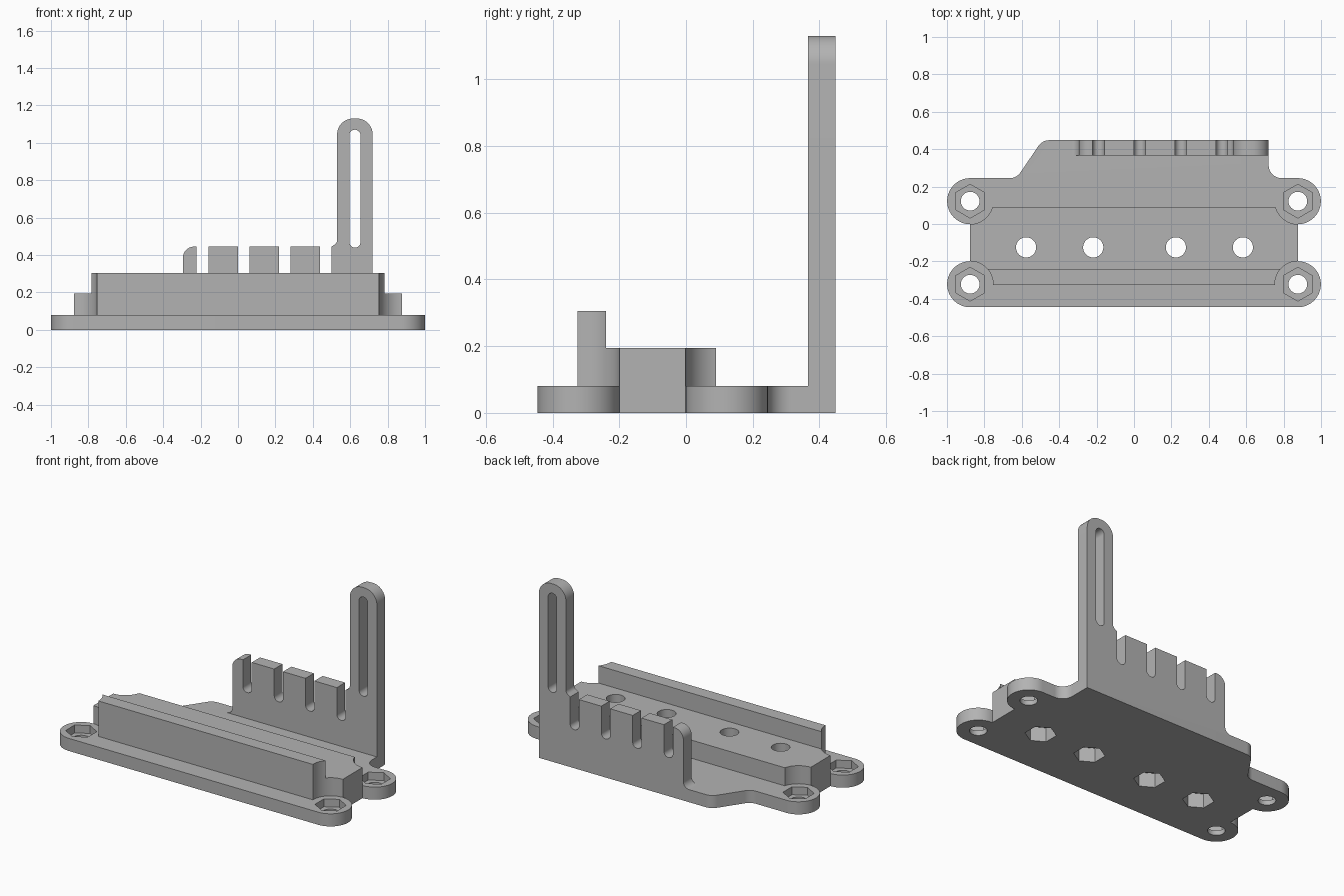
import bpy, bmesh, math
from mathutils import Vector

if "Cube" in bpy.data.objects:
    bpy.data.objects.remove(bpy.data.objects["Cube"])

grey = bpy.data.materials.new("plain_grey")
grey.use_nodes = True
GREY = (0.45, 0.45, 0.45, 1)
grey.diffuse_color = GREY
grey.node_tree.nodes["Principled BSDF"].inputs["Base Color"].default_value = GREY


def rounded(corners, steps=16):
    """Turn (u, v, radius) corners into an outline with filleted corners."""
    out = []
    for i, (u, v, r) in enumerate(corners):
        p = Vector((u, v))
        if r == 0:
            out.append(p)
            continue
        a = (Vector(corners[i - 1][:2]) - p).normalized()
        b = (Vector(corners[(i + 1) % len(corners)][:2]) - p).normalized()
        half = a.angle(b) / 2
        centre = p + (a + b).normalized() * (r / math.sin(half))
        start = p + a * (r / math.tan(half)) - centre
        end = p + b * (r / math.tan(half)) - centre
        sweep = math.pi - 2 * half
        for k in range(steps + 1):
            t = k / steps
            out.append(centre + (start * math.sin((1 - t) * sweep)
                                 + end * math.sin(t * sweep)) / math.sin(sweep))
    clean = [p for i, p in enumerate(out) if (p - out[i - 1]).length > 1e-4]
    return clean


def extrude(name, outline, low, high, upright=False):
    """Extrude an outline along z, or along y when it is drawn upright in xz."""
    bm = bmesh.new()
    place = (lambda p: (p.x, low, p.y)) if upright else (lambda p: (p.x, p.y, low))
    face = bm.faces.new([bm.verts.new(place(p)) for p in outline])
    grown = bmesh.ops.extrude_face_region(bm, geom=[face])
    offset = Vector((0, high - low, 0) if upright else (0, 0, high - low))
    bmesh.ops.translate(bm, vec=offset,
                        verts=[g for g in grown["geom"] if isinstance(g, bmesh.types.BMVert)])
    bmesh.ops.recalc_face_normals(bm, faces=bm.faces)
    mesh = bpy.data.meshes.new(name)
    bm.to_mesh(mesh)
    bm.free()
    mesh.materials.append(grey)
    obj = bpy.data.objects.new(name, mesh)
    bpy.context.collection.objects.link(obj)
    return obj


def ring(x, y, r, sides, turn=0.0):
    return [Vector((x + r * math.cos(turn + math.tau * i / sides),
                    y + r * math.sin(turn + math.tau * i / sides))) for i in range(sides)]


def box(name, x, y0, y1, z0, z1):
    return extrude(name, [Vector(p) for p in ((-x, y0), (x, y0), (x, y1), (-x, y1))], z0, z1)


def combine(target, tool, operation):
    mod = target.modifiers.new("combine", "BOOLEAN")
    mod.operation, mod.solver, mod.object = operation, "EXACT", tool
    bpy.context.view_layer.objects.active = target
    bpy.ops.object.modifier_apply(modifier=mod.name)
    bpy.data.objects.remove(tool)


EAR_X, EAR_R, FRONT_Y, BACK_Y = 0.876, 0.123, -0.322, 0.122
PLATE, BLOCK, RAIL = 0.08, 0.195, 0.305
BACK, WALL_FRONT, WALL_TOP = 0.448, 0.365, 0.445
tip = EAR_X + EAR_R
ears = [(sx * EAR_X, y) for sx in (-1, 1) for y in (FRONT_Y, BACK_Y)]


def ear_side(s):
    """One end of the plate, from the front corner to the back ear."""
    return [(s * tip, FRONT_Y - EAR_R, EAR_R), (s * tip, FRONT_Y + EAR_R, EAR_R),
            (s * EAR_X, FRONT_Y + EAR_R, 0), (s * EAR_X, BACK_Y - EAR_R, 0),
            (s * tip, BACK_Y - EAR_R, EAR_R), (s * tip, BACK_Y + EAR_R, EAR_R)]


# Base plate with four round ears and a sloped rear shoulder
shoulder = BACK_Y + EAR_R
body = extrude("bracket_body", rounded(
    ear_side(1)
    + [(0.72, shoulder, 0.07), (0.72, BACK, 0), (-0.49, BACK, 0.07), (-0.628, shoulder, 0.07)]
    + ear_side(-1)[::-1]), 0, PLATE)

# Raised block and front rail, scooped out around the ears
block = box("block", EAR_X, -0.325, 0.09, PLATE, BLOCK)
rail = box("rail", EAR_X, -0.325, -0.24, BLOCK, RAIL)
for part in (block, rail):
    for x, y in ears:
        combine(part, extrude("scoop", ring(x, y, EAR_R, 64), 0.05, 0.5), "DIFFERENCE")

# Rear wall with round-bottomed notches and a tall slotted arm
wall_outline = [(0.72, PLATE, 0), (0.72, 1.13, 0.085), (0.53, 1.13, 0.085),
                (0.53, 0.465, 0.03), (0.50, WALL_TOP, 0)]
notch, floor = 0.031, 0.245
for i in range(4):
    c = 0.47 - 0.22 * i
    if i:
        wall_outline.append((c + notch, WALL_TOP, 0))
    wall_outline += [(c + notch, floor, 0.03), (c - notch, floor, 0.03), (c - notch, WALL_TOP, 0)]
wall_outline += [(-0.295, WALL_TOP, 0.06), (-0.295, PLATE, 0.04), (-0.335, PLATE, 0)]
wall = extrude("wall", rounded(wall_outline), WALL_FRONT, BACK, upright=True)
arm_slot = rounded([(0.595, 0.44, 0.0299), (0.655, 0.44, 0.0299),
                    (0.655, 1.07, 0.0299), (0.595, 1.07, 0.0299)])
combine(wall, extrude("arm_slot", arm_slot, 0.2, 0.6, upright=True), "DIFFERENCE")

for part in (block, rail, wall):
    combine(body, part, "UNION")

# Ear bolt holes with hexagonal nut pockets on top
for x, y in ears:
    combine(body, extrude("ear_hole", ring(x, y, 0.05, 48), -0.1, 0.2), "DIFFERENCE")
    combine(body, extrude("ear_pocket", ring(x, y, 0.09, 6, math.pi / 2), 0.03, 0.2), "DIFFERENCE")

# Block bolt holes with hexagonal nut pockets underneath
for x in (-0.577, -0.218, 0.224, 0.582):
    combine(body, extrude("block_hole", ring(x, -0.125, 0.054, 48), -0.1, 0.4), "DIFFERENCE")
    combine(body, extrude("block_pocket", ring(x, -0.125, 0.09, 6, math.pi / 2), -0.1, 0.09), "DIFFERENCE")

bpy.ops.object.select_all(action="DESELECT")
body.select_set(True)
bpy.context.view_layer.objects.active = body
bpy.ops.object.shade_smooth_by_angle(angle=math.radians(30))
